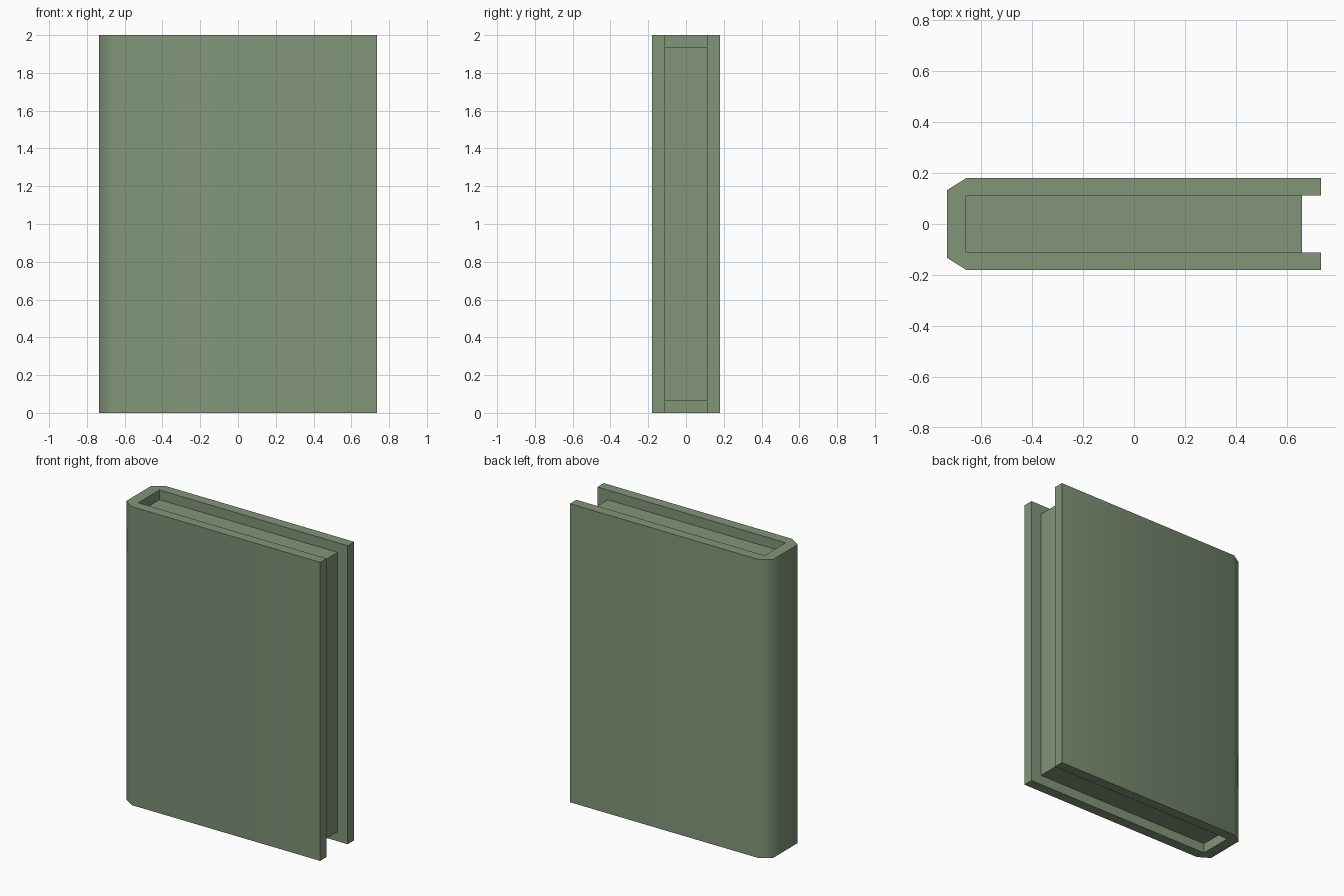
import bpy, bmesh, math

if "Cube" in bpy.data.objects:
    bpy.data.objects.remove(bpy.data.objects["Cube"])

green = bpy.data.materials.new("book_green")
green.diffuse_color = (0.22, 0.30, 0.19, 1)
green.use_nodes = True
green.node_tree.nodes["Principled BSDF"].inputs["Base Color"].default_value = green.diffuse_color


def extrude_profile(name, points, z0, z1):
    """Extrude a closed XY outline from z0 to z1."""
    mesh = bpy.data.meshes.new(name)
    bm = bmesh.new()
    base = bm.faces.new([bm.verts.new((x, y, z0)) for x, y in points])
    ext = bmesh.ops.extrude_face_region(bm, geom=[base])
    top = [g for g in ext["geom"] if isinstance(g, bmesh.types.BMVert)]
    bmesh.ops.translate(bm, verts=top, vec=(0, 0, z1 - z0))
    bmesh.ops.recalc_face_normals(bm, faces=bm.faces[:])
    bm.to_mesh(mesh)
    bm.free()
    mesh.materials.append(green)
    obj = bpy.data.objects.new(name, mesh)
    bpy.context.collection.objects.link(obj)
    return obj


# U-shaped cover with a bevelled spine (half outline, mirrored in y)
half = [(-0.735, 0.133), (-0.66, 0.18), (0.735, 0.18), (0.735, 0.112), (-0.66, 0.112)]
cover = extrude_profile("cover", half + [(x, -y) for x, y in reversed(half)], 0, 2)
bpy.context.view_layer.objects.active = cover
cover.select_set(True)
bpy.ops.object.shade_smooth_by_angle(angle=math.radians(62))

# Page block, recessed at top, bottom and fore edge
extrude_profile("pages", [(-0.66, -0.112), (0.66, -0.112), (0.66, 0.112), (-0.66, 0.112)],
                0.065, 1.935)
